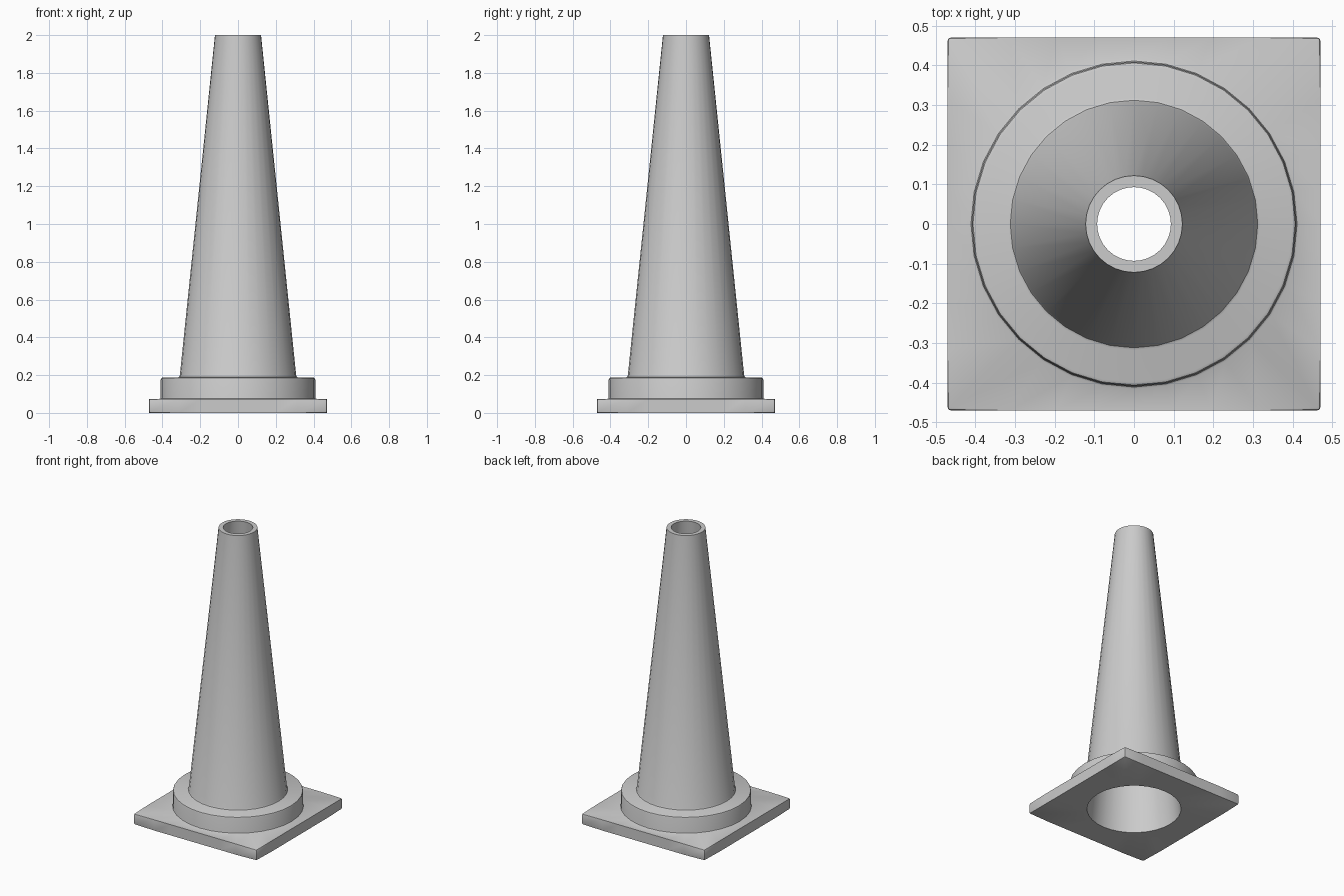
import bpy, bmesh, math

if "Cube" in bpy.data.objects:
    bpy.data.objects.remove(bpy.data.objects["Cube"])

SEG = 32
HALF, BASE_TOP = 0.47, 0.074

# Closed cross-section: (size, z, is_square), outer skin up, bore back down
profile = [
    (HALF, 0.0, True), (HALF, BASE_TOP, True),                    # square foot
    (0.416, BASE_TOP, False), (0.411, 0.077, False), (0.409, 0.084, False),
    (0.409, 0.176, False), (0.406, 0.184, False), (0.399, 0.187, False),  # round collar
    (0.318, 0.187, False), (0.312, 0.190, False), (0.308, 0.199, False),  # fillet
    (0.122, 2.0, False), (0.093, 2.0, False),                     # tapered body and rim
    (0.297, 0.0, False),                                          # hollow bore
]


def ring(bm, size, z, square):
    verts = []
    for i in range(SEG):
        a = 2 * math.pi * i / SEG
        c, s = math.cos(a), math.sin(a)
        r = size / max(abs(c), abs(s)) if square else size
        verts.append(bm.verts.new((r * c, r * s, z)))
    return verts


bm = bmesh.new()
rings = [ring(bm, *p) for p in profile]
for k, lower in enumerate(rings):
    upper = rings[(k + 1) % len(rings)]
    for i in range(SEG):
        j = (i + 1) % SEG
        bm.faces.new((lower[i], lower[j], upper[j], upper[i]))

# Soften the edges of the square foot
foot_bottom, foot_top = set(rings[0]), set(rings[1])
corners = {r[i] for r in rings[:2] for i in range(SEG // 8, SEG, SEG // 4)}
edges = []
for e in bm.edges:
    v = set(e.verts)
    if v <= foot_bottom or v <= foot_top or v <= corners:
        edges.append(e)
bmesh.ops.bevel(bm, geom=edges, offset=0.008, segments=2, profile=0.5,
                affect='EDGES', clamp_overlap=True)
bmesh.ops.recalc_face_normals(bm, faces=bm.faces)

mesh = bpy.data.meshes.new("traffic_cone")
bm.to_mesh(mesh)
bm.free()
cone = bpy.data.objects.new("traffic_cone", mesh)
bpy.context.collection.objects.link(cone)
bpy.context.view_layer.objects.active = cone
cone.select_set(True)
bpy.ops.object.shade_smooth_by_angle(angle=math.radians(35))
